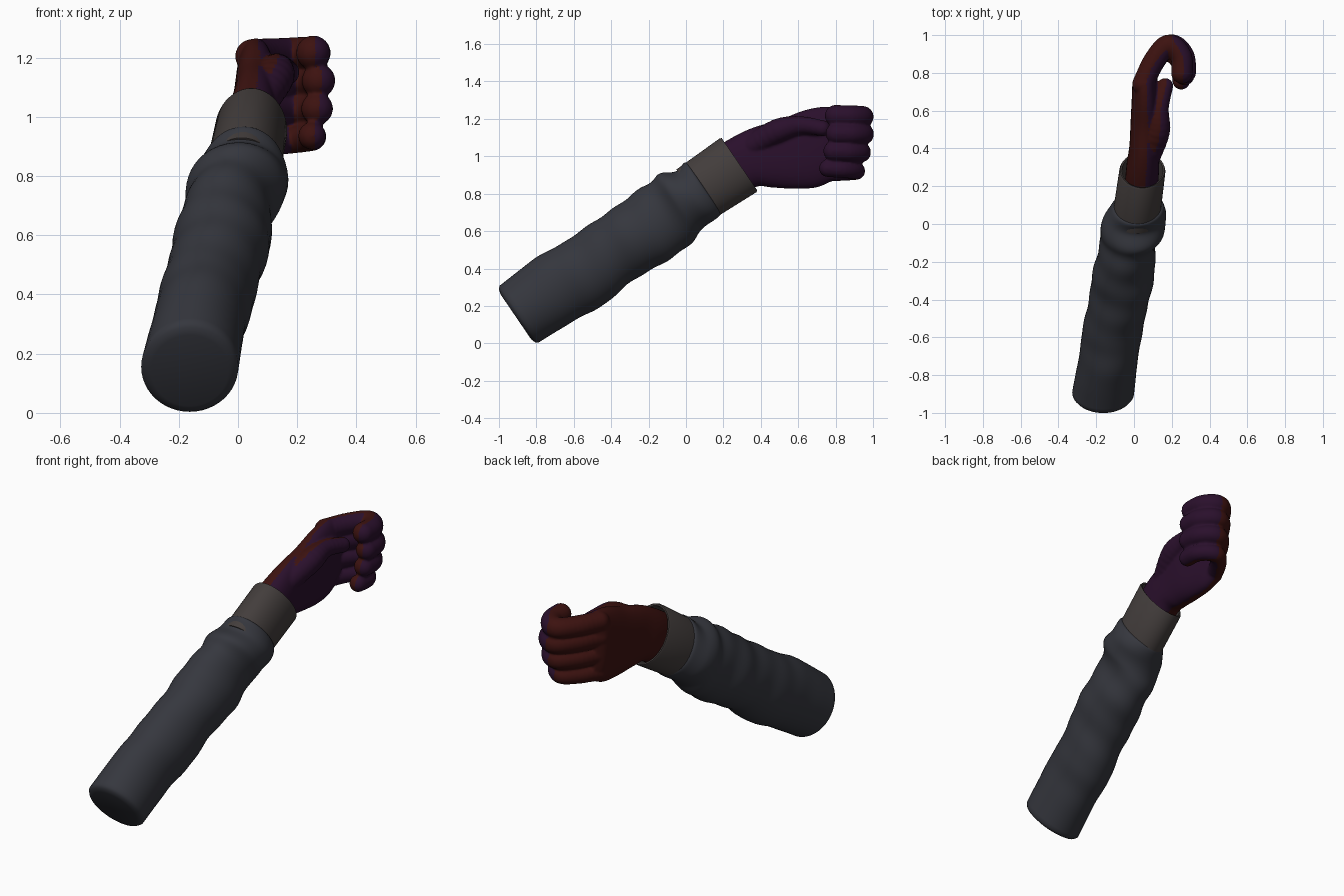
import bpy, bmesh, math
from mathutils import Vector

if "Cube" in bpy.data.objects:
    bpy.data.objects.remove(bpy.data.objects["Cube"])

def material(name, rgb):
    m = bpy.data.materials.new(name)
    m.diffuse_color = (*rgb, 1)
    m.use_nodes = True
    m.node_tree.nodes["Principled BSDF"].inputs["Base Color"].default_value = m.diffuse_color
    return m

SLEEVE = material("slate sleeve", (0.036, 0.038, 0.048))
CUFF = material("taupe cuff", (0.056, 0.047, 0.045))
RED = material("dark red glove", (0.046, 0.006, 0.005))
PURPLE = material("dark purple glove", (0.023, 0.005, 0.025))

# Forearm axis and its perpendicular, both in the y-z plane
AXIS = Vector((0, 0.827, 0.563))
PERP = Vector((0, -0.563, 0.827))

def arm(s, hi, lo, xc, a):
    """Station across the arm: top point, bottom point, x centre, half width."""
    t, b = AXIS * s + PERP * hi, AXIS * s + PERP * lo
    return (t.y, t.z, b.y, b.z, xc, a)

def catmull(pts, n):
    """Smooth interpolation through tuples of numbers."""
    out = []
    for i in range(len(pts) - 1):
        p0, p1, p2 = pts[max(i - 1, 0)], pts[i], pts[i + 1]
        p3 = pts[min(i + 2, len(pts) - 1)]
        for k in range(n):
            t = k / n
            out.append(tuple(0.5 * (2 * b + (c - a) * t + (2 * a - 5 * b + 4 * c - d) * t * t
                             + (3 * b - a - 3 * c + d) * t ** 3)
                             for a, b, c, d in zip(p0, p1, p2, p3)))
    return out + [tuple(pts[-1])]

def loft(bm, stations, sides=48, power=2.0, ripple=None):
    rings = []
    for ty, tz, by, bz, xc, a in stations:
        mid = Vector((xc, (ty + by) / 2, (tz + bz) / 2))
        half = Vector((0, (ty - by) / 2, (tz - bz) / 2))
        ring = []
        for i in range(sides):
            ang = math.tau * i / sides
            c, s = math.cos(ang), math.sin(ang)
            off = (Vector((a, 0, 0)) * math.copysign(abs(c) ** (2 / power), c)
                   + half * math.copysign(abs(s) ** (2 / power), s))
            if ripple:
                off *= 1 + ripple(mid.dot(AXIS), ang)
            ring.append(bm.verts.new(mid + off))
        rings.append(ring)
    for r, q in zip(rings, rings[1:]):
        for i in range(sides):
            j = (i + 1) % sides
            bm.faces.new((r[i], r[j], q[j], q[i]))
    bm.faces.new(rings[0])
    bm.faces.new(rings[-1])

def finish(bm, name, mats, angle=50):
    bmesh.ops.recalc_face_normals(bm, faces=bm.faces)
    me = bpy.data.meshes.new(name)
    bm.to_mesh(me)
    bm.free()
    ob = bpy.data.objects.new(name, me)
    bpy.context.collection.objects.link(ob)
    for m in mats:
        me.materials.append(m)
    bpy.ops.object.select_all(action='DESELECT')
    ob.select_set(True)
    bpy.context.view_layer.objects.active = ob
    bpy.ops.object.shade_smooth_by_angle(angle=math.radians(angle))
    return ob

# Sleeve with diagonal cloth folds growing towards the cuff
def folds(s, ang):
    grow = min(max((s + 0.6) / 0.9, 0), 1)
    fade = min(max((0.56 - s) / 0.1, 0), 1)
    return grow * fade * (0.03 * math.sin(17 * s + 2 * ang) + 0.02 * math.sin(38 * s - ang))

sleeve = [arm(*v) for v in (
    (-0.65, 0.815, 0.447, -0.163, 0.164), (-0.40, 0.829, 0.435, -0.132, 0.156),
    (-0.25, 0.816, 0.415, -0.112, 0.158), (-0.06, 0.812, 0.440, -0.080, 0.160),
    (0.12, 0.820, 0.420, -0.053, 0.160), (0.31, 0.815, 0.430, -0.030, 0.152),
    (0.39, 0.829, 0.445, -0.012, 0.166), (0.47, 0.797, 0.457, 0.010, 0.158),
    (0.535, 0.803, 0.463, 0.020, 0.138), (0.55, 0.785, 0.485, 0.022, 0.118))]
end = [arm(-0.672, 0.775, 0.485, -0.163, 0.130), arm(-0.664, 0.802, 0.459, -0.163, 0.154)]
bm = bmesh.new()
loft(bm, end + catmull(sleeve, 8), ripple=folds)
finish(bm, "sleeve", [SLEEVE], 70)

# Hollow cuff: outer wall, rim, inner wall
bm = bmesh.new()
loft(bm, [arm(*v) for v in (
    (0.48, 0.797, 0.467, 0.012, 0.126), (0.765, 0.804, 0.456, 0.044, 0.122),
    (0.775, 0.799, 0.461, 0.045, 0.117), (0.772, 0.790, 0.470, 0.045, 0.108),
    (0.60, 0.785, 0.478, 0.03, 0.105))])
finish(bm, "cuff", [CUFF])

# Gloved hand: palm loft plus chains of balls for digits, fused by remeshing
bm = bmesh.new()
palm = [arm(0.61, 0.775, 0.485, 0.035, 0.088),
        (0.22, 1.085, 0.37, 0.835, 0.046, 0.087), (0.35, 1.15, 0.46, 0.833, 0.055, 0.080),
        (0.50, 1.195, 0.58, 0.826, 0.062, 0.080), (0.63, 1.245, 0.69, 0.832, 0.062, 0.074),
        (0.74, 1.265, 0.76, 0.858, 0.060, 0.066), (0.80, 1.25, 0.80, 0.88, 0.070, 0.045)]
loft(bm, catmull(palm, 5), power=2.4)

def digit(path):
    for x, y, z, r in catmull(path, 5):
        ball = bmesh.ops.create_icosphere(bm, subdivisions=3, radius=r)["verts"]
        bmesh.ops.translate(bm, verts=ball, vec=(x, y, z))

CURL = ((0.048, 0.74), (0.10, 0.85), (0.165, 0.935), (0.215, 0.938), (0.258, 0.88), (0.262, 0.80))
# height at knuckle, height at tip, radius, x shift, y shift
for z0, z1, r, dx, dy in ((1.205, 1.217, 0.058, -0.008, 0.0), (1.115, 1.122, 0.057, 0.01, 0.003),
                          (1.015, 1.028, 0.054, 0.005, -0.012), (0.91, 0.936, 0.047, -0.012, -0.042)):
    digit([(x + dx * i / 5, y + dy * i / 3 if i < 3 else y + dy, z0 + (z1 - z0) * i / 5, r)
           for i, (x, y) in enumerate(CURL)])
# Thumb lying along the palm
digit([(0.08, 0.36, 1.06, 0.062), (0.125, 0.49, 1.135, 0.066),
       (0.135, 0.61, 1.165, 0.050), (0.165, 0.73, 1.15, 0.043)])

hand = finish(bm, "gloved_hand", [RED, PURPLE], 180)
rm = hand.modifiers.new("fuse", 'REMESH')
rm.mode = 'VOXEL'
rm.voxel_size = 0.008
rm.use_smooth_shade = True
sm = hand.modifiers.new("soften", 'SMOOTH')
sm.factor = 0.5
sm.iterations = 3
for name in ("fuse", "soften"):
    bpy.ops.object.modifier_apply(modifier=name)
# Palm-side faces are purple, back-side faces are red
for p in hand.data.polygons:
    p.use_smooth = True
    p.material_index = 1 if p.normal.x > 0.15 else 0
